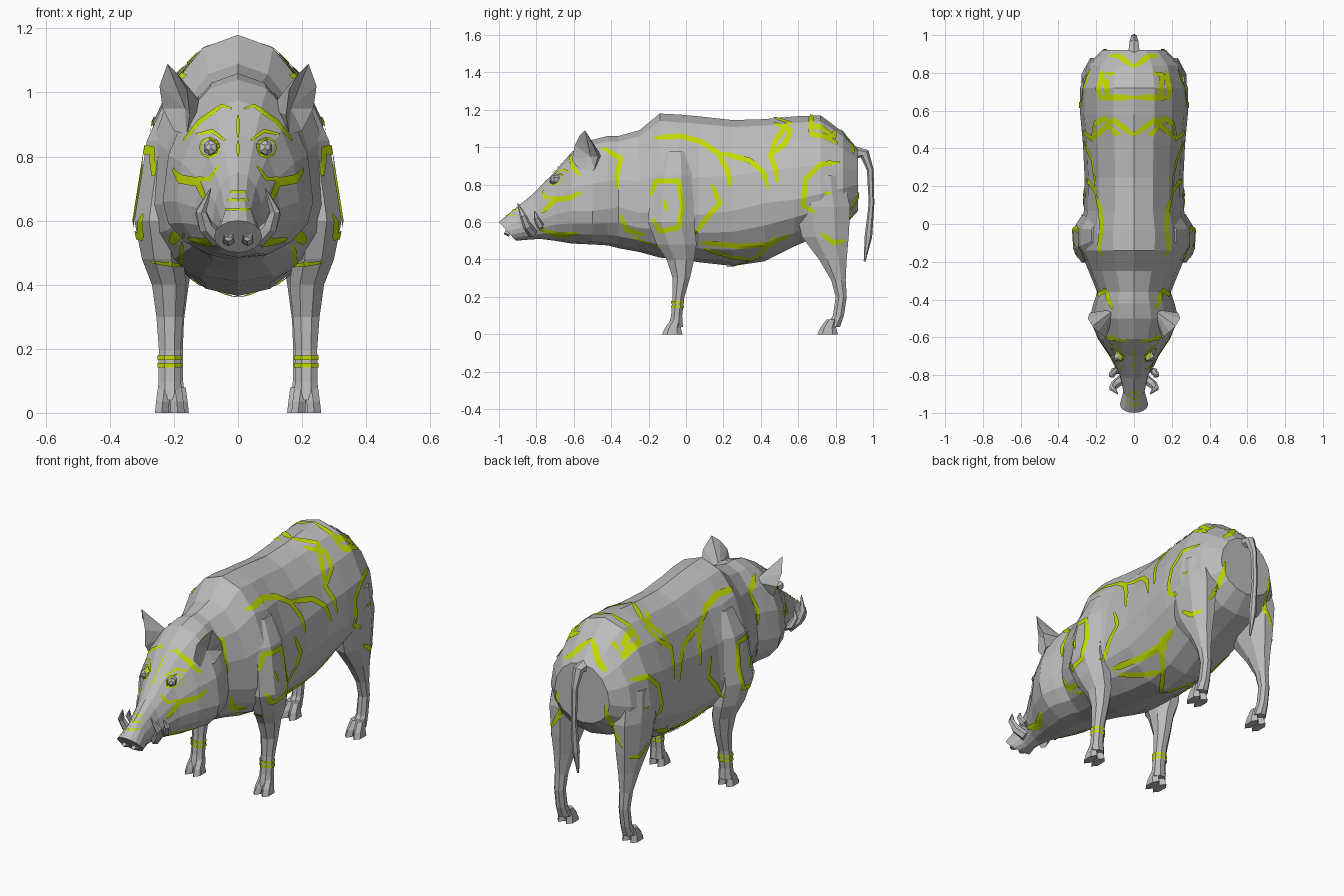
import bpy, bmesh, math
from mathutils import Vector
from mathutils.bvhtree import BVHTree

cube = bpy.data.objects.get("Cube")
if cube:
    bpy.data.objects.remove(cube)


def material(name, rgb):
    m = bpy.data.materials.new(name)
    m.use_nodes = True
    m.diffuse_color = (*rgb, 1)
    m.node_tree.nodes["Principled BSDF"].inputs["Base Color"].default_value = (*rgb, 1)
    return m


GREY = material("hide grey", (0.5, 0.5, 0.5))
LIME = material("lime paint", (0.55, 0.72, 0.0))
solid_verts, solid_faces = [], []


def make(name, verts, faces, mat=GREY, solid=True):
    me = bpy.data.meshes.new(name)
    me.from_pydata([tuple(v) for v in verts], [], faces)
    bm = bmesh.new()
    bm.from_mesh(me)
    bmesh.ops.recalc_face_normals(bm, faces=bm.faces)
    bm.to_mesh(me)
    bm.free()
    me.materials.append(mat)
    bpy.context.collection.objects.link(bpy.data.objects.new(name, me))
    if solid:
        base = len(solid_verts)
        solid_verts.extend(Vector(v) for v in verts)
        solid_faces.extend([i + base for i in f] for f in faces)


def loft(name, rings, mat=GREY, solid=True, caps=True):
    n = len(rings[0])
    verts = [p for r in rings for p in r]
    faces = [(i * n + j, i * n + (j + 1) % n, (i + 1) * n + (j + 1) % n, (i + 1) * n + j)
             for i in range(len(rings) - 1) for j in range(n)]
    if caps:
        faces += [tuple(range(n)), tuple(range(len(verts) - n, len(verts)))]
    make(name, verts, faces, mat, solid)


def circle(n, turn=0.0):
    return [(math.cos(a), math.sin(a)) for a in (math.tau * (i + turn) / n for i in range(n))]


def tube(name, path, radii, n=6):
    pts = [Vector(p) for p in path]
    rings = []
    for i, (p, r) in enumerate(zip(pts, radii)):
        d = (pts[min(i + 1, len(pts) - 1)] - pts[max(i - 1, 0)]).normalized()
        side = d.orthogonal().normalized() if abs(d.x) > 0.9 else Vector((1, 0, 0)).cross(d).normalized()
        up = d.cross(side)
        rings.append([p + side * c * r + up * s * r for c, s in circle(n)])
    loft(name, rings)


def upright(rows, sx, n=8):
    # rows: z, x, y, half width, half depth
    return [[(sx * (x + c * rx), y + s * ry, z) for c, s in circle(n, 0.5)] for z, x, y, rx, ry in rows]


# Body and head: y, top, bottom, half width, height of widest point, lean
body_rows = [
    (-.955, .60, .50, .075, .55, .9), (-.89, .66, .505, .056, .57, .5),
    (-.80, .75, .51, .078, .60, .15), (-.70, .87, .50, .13, .64, 0),
    (-.61, .975, .485, .19, .66, 0), (-.50, 1.04, .48, .235, .66, 0),
    (-.42, 1.06, .475, .215, .67, 0), (-.36, 1.06, .46, .195, .68, 0),
    (-.25, 1.09, .44, .24, .65, 0), (-.14, 1.18, .41, .285, .65, 0),
    (-.04, 1.175, .40, .29, .62, 0), (.07, 1.165, .385, .265, .64, 0),
    (.25, 1.145, .365, .262, .66, 0), (.42, 1.15, .39, .27, .70, 0),
    (.58, 1.165, .47, .285, .72, 0), (.72, 1.17, .53, .285, .75, 0),
    (.84, 1.08, .57, .25, .78, 0), (.92, .99, .66, .17, .80, 0)]
rings = []
for y, top, bottom, w, mid, lean in body_rows:
    ring = []
    for c, s in circle(16):
        z = mid + s * ((top - mid) if s > 0 else (mid - bottom))
        ring.append((c * w, y - lean * (z - (top + bottom) / 2), z))
    rings.append(ring)
loft("body_and_head", rings)

# Legs, toes, ears, tusks and eyes, on both sides
front_rows = [(.98, .17, -.06, .06, .08), (.85, .215, -.07, .075, .12), (.60, .245, -.08, .085, .135),
              (.48, .235, -.05, .07, .115), (.40, .215, -.03, .058, .08), (.30, .213, -.025, .045, .05),
              (.20, .213, -.04, .037, .034), (.10, .213, -.05, .038, .032), (.04, .213, -.055, .042, .042)]
hind_rows = [(.85, .19, .72, .085, .13), (.68, .20, .73, .085, .16), (.52, .20, .745, .07, .135),
             (.40, .20, .785, .05, .08), (.29, .20, .815, .034, .042), (.20, .20, .83, .03, .032),
             (.10, .20, .815, .031, .032), (.04, .20, .785, .038, .042)]
ear_rim = [(.22, -.54, 1.09), (.245, -.50, 1.02), (.235, -.47, .95), (.20, -.49, .88),
           (.16, -.56, .87), (.15, -.61, .93), (.16, -.595, 1.01), (.19, -.57, 1.06)]
for sx, side in ((1, "left"), (-1, "right")):
    loft(f"{side}_front_leg", upright(front_rows, sx))
    loft(f"{side}_hind_leg", upright(hind_rows, sx))
    for leg, x, y in (("front", .213, -.07), ("hind", .20, .76)):
        for k in (-1, 1):
            toe = [(.08, x + k * .016, y + .02, .024, .028), (.035, x + k * .022, y, .024, .042),
                   (0, x + k * .025, y - .003, .025, .055)]
            loft(f"{side}_{leg}_toe", upright(toe, sx, 6))
    for z in (.148, .172):
        band = [(h, .213, -.045, .042, .038) for h in (z - .007, z + .007)]
        loft(f"{side}_leg_band", upright(band, sx), LIME, False, False)
    verts = [(sx * x, y, z) for x, y, z in ear_rim + [(.165, -.51, .95), (.10, -.45, .95)]]
    n = len(ear_rim)
    make(f"{side}_ear", verts, [(i, (i + 1) % n, n + k) for i in range(n) for k in (0, 1)])
    tube(f"{side}_lower_tusk", [(sx * .06, -.82, .54), (sx * .10, -.85, .58), (sx * .115, -.87, .63),
                                (sx * .085, -.90, .70)], [.026, .024, .018, .002])
    tube(f"{side}_upper_tusk", [(sx * .07, -.77, .57), (sx * .105, -.78, .58), (sx * .12, -.80, .62),
                                (sx * .105, -.81, .66)], [.022, .02, .015, .002])
    tube(f"{side}_eye", [(sx * .07, -.68, .825), (sx * .088, -.715, .828), (sx * .092, -.725, .83)],
         [.026, .024, .01])
    tube(f"{side}_nostril", [(sx * .03, -.94, .54), (sx * .03, -.967, .55), (sx * .03, -.95, .545)],
         [.02, .016, .008])

# Tail
tube("tail", [(0, .90, .97), (0, .955, .965), (0, .985, .88), (0, .992, .70), (0, .975, .52), (0, .955, .39)],
     [.035, .028, .018, .015, .02, .005])

# Painted strokes: thin ribbons laid on the surface
tree = BVHTree.FromPolygons(solid_verts, solid_faces)
DIRECTIONS = {
    "side": (lambda u, v, s: (s * 2, u, v), lambda s: (-s, 0, 0)),
    "top": (lambda u, v, s: (s * u, v, 3), lambda s: (0, 0, -1)),
    "front": (lambda u, v, s: (s * u, -2, v), lambda s: (0, 1, 0)),
    "back": (lambda u, v, s: (s * u, 2, v), lambda s: (0, -1, 0)),
    "under": (lambda u, v, s: (s * u, v, -1), lambda s: (0, 0, 1))}


def stroke(name, view, points, width):
    pts = [Vector(p) for p in points]
    path = []
    for a, b in zip(pts, pts[1:]):
        steps = max(2, int((b - a).length / .012))
        path += [a.lerp(b, i / steps) for i in range(steps)]
    path.append(pts[-1])
    start, heading = DIRECTIONS[view]
    for s in (1, -1):
        verts, grid, faces = [], [], []
        for i, p in enumerate(path):
            d = (path[min(i + 2, len(path) - 1)] - path[max(i - 2, 0)]).normalized()
            taper = min(1, .45 + .12 * i, .45 + .12 * (len(path) - 1 - i))
            for k in (-1, 0, 1):
                q = p + Vector((-d.y, d.x)) * k * width / 2 * taper
                ray = Vector(heading(s))
                hit = tree.ray_cast(Vector(start(q.x, q.y, s)), ray)[0]
                grid.append(None if hit is None else len(verts))
                if hit is not None:
                    verts.append(hit - ray * .006)
        for i in range(len(path) - 1):
            for k in (0, 1):
                f = [grid[j] for j in (i * 3 + k, i * 3 + k + 1, i * 3 + k + 4, i * 3 + k + 3)]
                if None not in f and max((verts[a] - verts[b]).length for a in f for b in f) < .07:
                    faces.append(f)
        if faces:
            make(name, verts, faces, LIME, False)


def ring(u, v, r):
    return [(u + c * r, v + t * r) for c, t in circle(8) + [(1, 0)]]


flank = {
    "shoulder_sweep": [(-.17, 1.05), (-.03, 1.06), (.08, 1.03), (.17, .97), (.22, .88), (.235, .79)],
    "flank_sweep": [(.18, .97), (.34, .93), (.41, .87), (.44, .78)],
    "loin_mark": [(.47, 1.13), (.56, 1.09), (.53, 1.02), (.45, .96), (.48, .88), (.49, .81)],
    "rump_mark": [(.66, 1.13), (.67, 1.07), (.74, 1.06), (.81, 1.02)],
    "thigh_hook": [(.82, .92), (.72, .91), (.64, .83), (.625, .69), (.69, .65)],
    "thigh_dot": [(.74, .755), (.775, .755)],
    "knee_mark": [(.72, .54), (.79, .49), (.85, .50)],
    "shoulder_hook": [(-.19, .74), (-.16, .82), (-.04, .82), (-.02, .69), (-.04, .57), (-.14, .55), (-.18, .62)],
    "shoulder_dot": [(-.12, .72), (-.10, .66)],
    "neck_mark": [(-.45, 1.0), (-.35, .94), (-.37, .85), (-.36, .77)],
    "neck_low_mark": [(-.35, .64), (-.32, .56), (-.22, .53)],
    "rib_mark": [(.14, .80), (.18, .70), (.10, .61), (.05, .54)],
    "belly_line": [(.08, .49), (.29, .47), (.45, .48), (.55, .53)],
    "cheek_mark": [(-.77, .65), (-.70, .72), (-.62, .73), (-.56, .76)],
    "jaw_mark": [(-.78, .56), (-.68, .53), (-.58, .54)]}
for name, pts in flank.items():
    stroke(name, "side", pts, .028)

back = {
    "loin_chevron": [(.22, .45), (.11, .55), (0, .47)],
    "rump_bracket": [(.10, .80), (.15, .79), (.14, .67), (0, .67)],
    "tail_chevron": [(.13, .89), (.08, .89), (0, .83)]}
for name, pts in back.items():
    stroke(name, "top", pts, .03)

face = {
    "forehead_arc": [(.17, .85), (.12, .91), (.05, .96), (.02, .95)],
    "forehead_line": [(0, .93), (0, .86)],
    "brow_mark": [(.04, .85), (.08, .88), (.13, .87)],
    "brow_diamond": [(0, .85), (0, .80)],
    "cheek_bar": [(.06, .77), (.09, .73), (.19, .73)],
    "nose_bar_high": [(0, .69), (.025, .69)],
    "nose_bar_mid": [(0, .665), (.033, .665)],
    "nose_bar_low": [(0, .635), (.04, .635)],
    "chest_mark": [(.27, .47), (.18, .46), (.17, .56)]}
for name, pts in face.items():
    stroke(name, "front", pts, .014)
stroke("eye_ring", "front", ring(.09, .828, .03), .009)
stroke("rear_mark", "back", [(.22, .56), (.16, .66), (.15, .80)], .025)
stroke("belly_chevron", "under", [(.22, .48), (.10, .36), (0, .22)], .025)
stroke("belly_branch", "under", [(.10, .36), (.19, .10)], .025)
